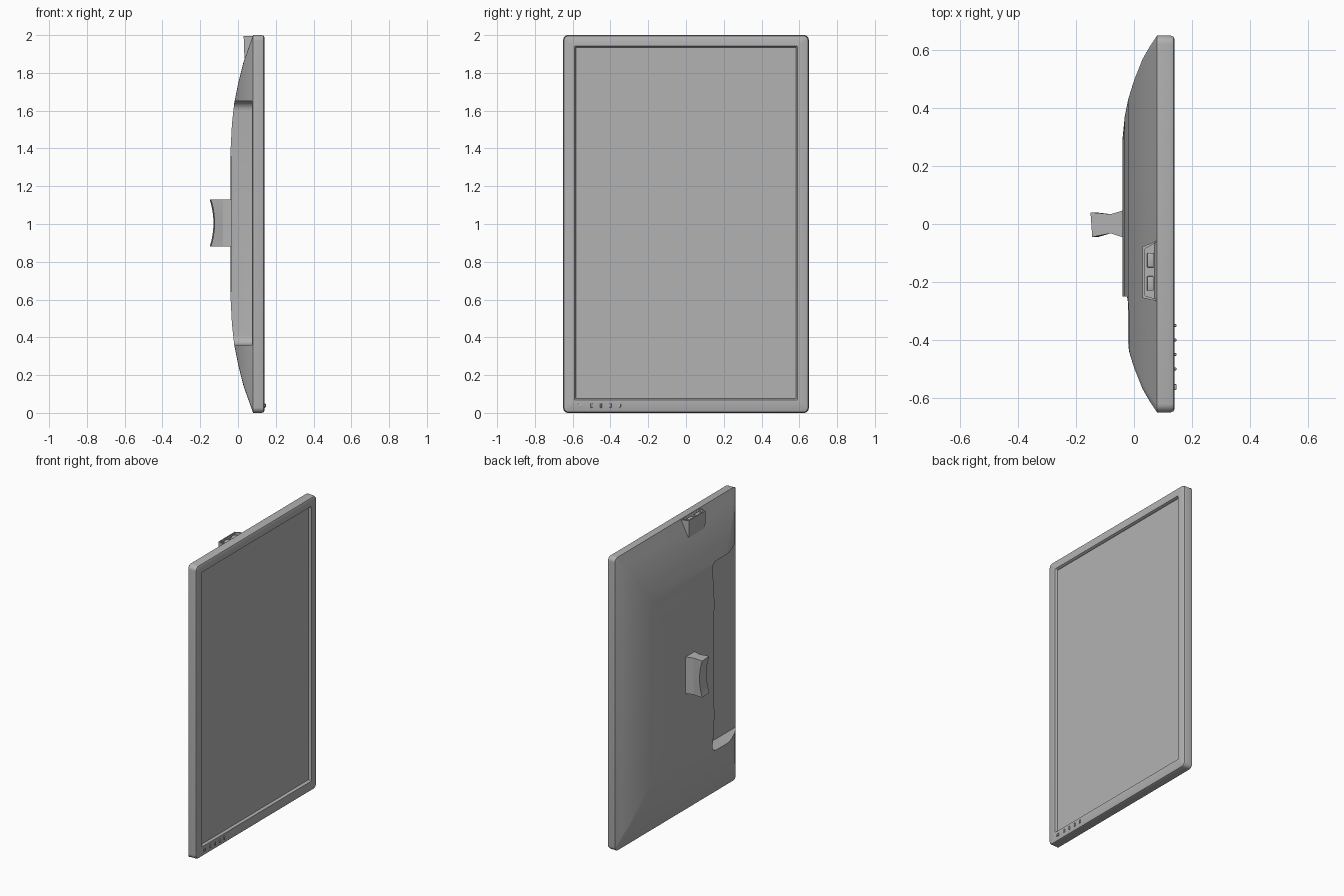
import bpy, bmesh, math
from mathutils import Vector

old = bpy.data.objects.get("Cube")
if old:
    bpy.data.objects.remove(old, do_unlink=True)

# One flat colour for the whole casing
grey = bpy.data.materials.new("plain grey")
grey.use_nodes = True
colour = (0.45, 0.45, 0.45, 1)
grey.diffuse_color = colour
grey.node_tree.nodes["Principled BSDF"].inputs["Base Color"].default_value = colour


def finish(name, bm, angle=30):
    bmesh.ops.recalc_face_normals(bm, faces=bm.faces)
    mesh = bpy.data.meshes.new(name)
    bm.to_mesh(mesh)
    bm.free()
    mesh.materials.append(grey)
    obj = bpy.data.objects.new(name, mesh)
    bpy.context.collection.objects.link(obj)
    bpy.ops.object.select_all(action='DESELECT')
    obj.select_set(True)
    bpy.context.view_layer.objects.active = obj
    bpy.ops.object.shade_smooth_by_angle(angle=math.radians(angle))
    return obj


def rounded_rect(x, hy, hz, r, cy=0.0, cz=1.0, steps=6):
    """Rounded rectangle in the YZ plane."""
    pts = []
    for quarter, (sy, sz) in enumerate([(1, 1), (-1, 1), (-1, -1), (1, -1)]):
        for i in range(steps + 1):
            a = (quarter + i / steps) * math.pi / 2
            pts.append(Vector((x, cy + sy * (hy - r) + r * math.cos(a),
                               cz + sz * (hz - r) + r * math.sin(a))))
    return pts


def loft(name, rings, angle=30):
    """Skin closed rings of equal length and cap both ends."""
    bm = bmesh.new()
    loops = [[bm.verts.new(p) for p in ring] for ring in rings]
    for a, b in zip(loops, loops[1:]):
        for i in range(len(a)):
            j = (i + 1) % len(a)
            bm.faces.new((a[i], a[j], b[j], b[i]))
    bm.faces.new(loops[0])
    bm.faces.new(loops[-1])
    return finish(name, bm, angle)


def box(name, lo, hi, bevel=0.0):
    bm = bmesh.new()
    bmesh.ops.create_cube(bm, size=1)
    for v in bm.verts:
        v.co = Vector(l + (h - l) * (c + 0.5) for l, h, c in zip(lo, hi, v.co))
    if bevel:
        bmesh.ops.bevel(bm, geom=bm.edges[:], offset=bevel, segments=2,
                        profile=0.5, affect='EDGES')
    return finish(name, bm)


# Front frame, wrapping over its lip down to the sunken opening
loft("front_frame", [
    rounded_rect(0.08, 0.65, 1.0, 0.03),
    rounded_rect(0.125, 0.65, 1.0, 0.03),
    rounded_rect(0.136, 0.646, 0.996, 0.026),
    rounded_rect(0.14, 0.637, 0.987, 0.017),
    rounded_rect(0.14, 0.590, 0.937, 0.004, cz=1.005),
    rounded_rect(0.127, 0.583, 0.930, 0.004, cz=1.005),
    rounded_rect(0.123, 0.583, 0.930, 0.004, cz=1.005),
])
box("screen", (0.12, -0.58, 0.078), (0.127, 0.58, 1.932))

# Domed back shell, slightly dished in the middle
dome = [(0.08, 0.65, 1.0), (0.055, 0.613, 0.93), (0.03, 0.57, 0.86),
        (0.0, 0.495, 0.74), (-0.02, 0.43, 0.64), (-0.032, 0.37, 0.53),
        (-0.039, 0.30, 0.40), (-0.038, 0.24, 0.34), (-0.032, 0.06, 0.16)]
shell = loft("back_shell", [rounded_rect(x, hy, hz, 0.025) for x, hy, hz in dome])

# Side recess cut through the shell along one long edge
cutter = loft("recess_cutter", [
    rounded_rect(x, 0.275, 0.645, 0.05, cy=-0.525, cz=1.005) for x in (-0.2, 0.074)])
for v in cutter.data.vertices:
    if v.co.y < -0.6:
        v.co.y -= 0.1
cutter.hide_render = True
cut = shell.modifiers.new("recess", 'BOOLEAN')
cut.operation = 'DIFFERENCE'
cut.solver = 'EXACT'
cut.object = cutter
bpy.context.view_layer.objects.active = shell
bpy.ops.object.modifier_apply(modifier=cut.name)
bpy.data.objects.remove(cutter, do_unlink=True)
bpy.ops.object.select_all(action='DESELECT')
shell.select_set(True)
bpy.ops.object.shade_smooth_by_angle(angle=math.radians(30))

# Stand mount: waisted block with a hollowed end
outline = [(-0.15, 0.04), (-0.08, 0.034), (-0.02, 0.052),
           (-0.02, -0.052), (-0.08, -0.032), (-0.144, -0.045)]
layers = []
for i in range(13):
    t = i / 6 - 1
    hollow = 0.02 * (1 - t * t)
    layers.append([Vector((x + (hollow if x < -0.1 else 0), y, 1.005 + 0.125 * t))
                   for x, y in outline])
loft("stand_mount", layers, 15)

# Port housing: tapers into the shell, with an open top
def housing_ring(z, x, inset=0.0):
    return [Vector((x + inset, -0.078 - inset, z)), Vector((0.085 - inset, -0.055 - inset, z)),
            Vector((0.085 - inset, -0.267 + inset, z)), Vector((x + inset, -0.255 + inset, z))]


loft("port_housing", [housing_ring(1.80, 0.062), housing_ring(1.88, 0.034),
                      housing_ring(1.995, 0.03), housing_ring(1.995, 0.03, 0.008),
                      housing_ring(1.975, 0.03, 0.008)], 20)
for i, y in enumerate((-0.205, -0.125)):
    box(f"port_{i + 1}", (0.045, y - 0.025, 1.965), (0.068, y + 0.025, 1.99), 0.003)

# Control buttons along the lower frame
for i in range(4):
    y = -0.5 + 0.05 * i
    box(f"button_{i + 1}", (0.135, y - 0.005, 0.027), (0.147, y + 0.005, 0.051), 0.004)
box("power_button", (0.135, -0.572, 0.03), (0.147, -0.552, 0.048), 0.004)
